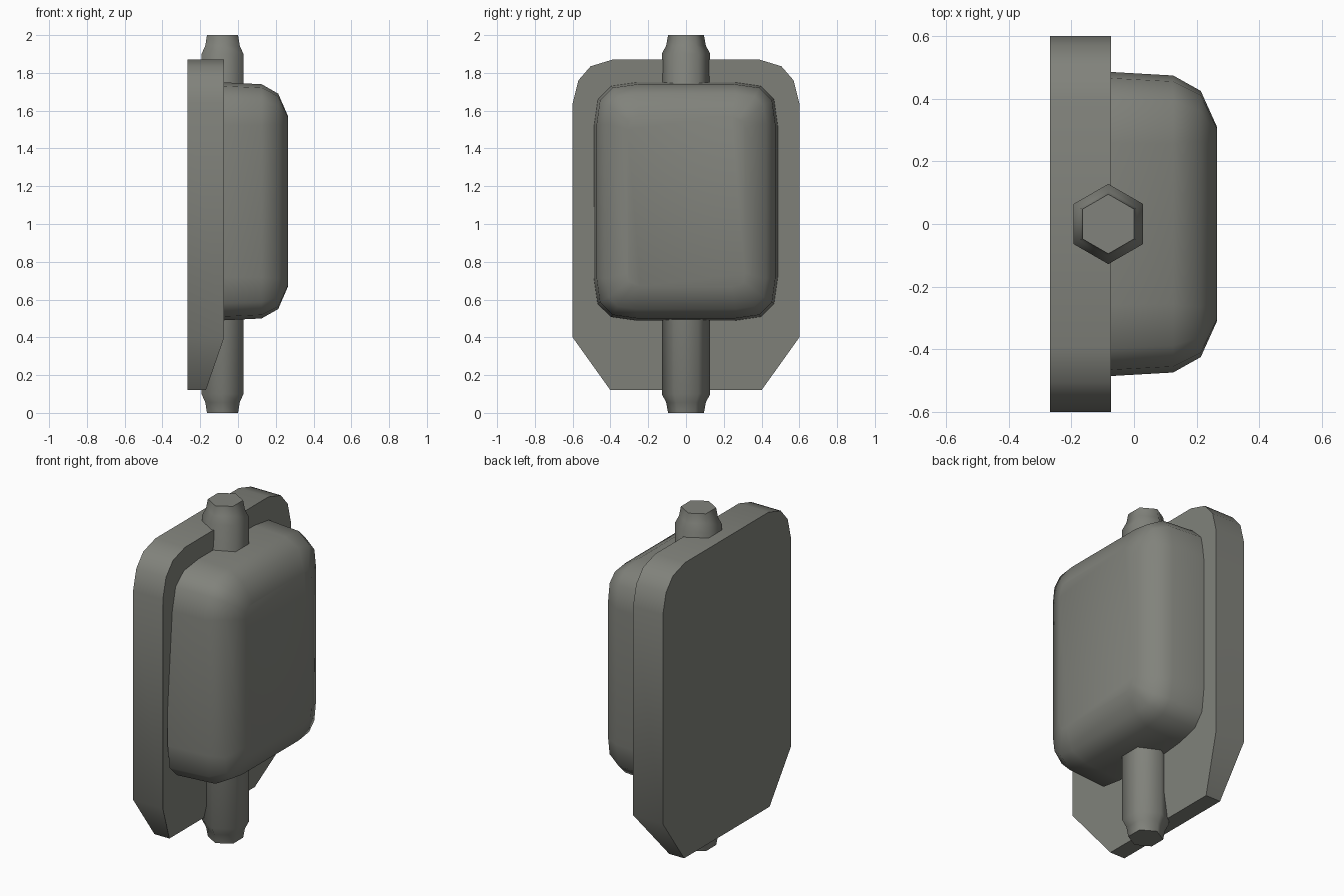
import bpy, bmesh, math

if "Cube" in bpy.data.objects:
    bpy.data.objects.remove(bpy.data.objects["Cube"])

metal = bpy.data.materials.new("grey_green")
metal.diffuse_color = (0.22, 0.225, 0.2, 1)
metal.use_nodes = True
metal.node_tree.nodes["Principled BSDF"].inputs["Base Color"].default_value = metal.diffuse_color


def loft(name, rings, angle):
    """Skin a stack of equal-length point rings and cap both ends."""
    bm = bmesh.new()
    rows = [[bm.verts.new(p) for p in ring] for ring in rings]
    n = len(rows[0])
    for a, b in zip(rows, rows[1:]):
        for i in range(n):
            j = (i + 1) % n
            bm.faces.new((a[i], a[j], b[j], b[i]))
    bm.faces.new(rows[0][::-1])
    bm.faces.new(rows[-1])
    bmesh.ops.recalc_face_normals(bm, faces=bm.faces)
    mesh = bpy.data.meshes.new(name)
    bm.to_mesh(mesh)
    bm.free()
    ob = bpy.data.objects.new(name, mesh)
    bpy.context.collection.objects.link(ob)
    mesh.materials.append(metal)
    bpy.ops.object.select_all(action='DESELECT')
    ob.select_set(True)
    bpy.context.view_layer.objects.active = ob
    bpy.ops.object.shade_smooth_by_angle(angle=math.radians(angle))
    return ob


# Back plate: mirrored outline, front surface slopes back near the bottom
half = [(0.40, 0.12), (0.60, 0.40), (0.60, 1.64), (0.57, 1.76), (0.505, 1.835), (0.39, 1.87)]
outline = half + [(-y, z) for y, z in reversed(half)]
loft("back_plate", [
    [(-0.268, y, z) for y, z in outline],
    [(-0.17 if z < 0.2 else -0.073, y, z) for y, z in outline]], 50)

# Front box: rounded rectangle rings shrinking towards the front
CORNER = [(0, 0.23), (0.02, 0.09), (0.09, 0.02), (0.23, 0)]


def box_ring(x, hy, hz, k):
    quarter = [(hy - a * k, hz - b * k) for a, b in CORNER]
    side = quarter + [(-y, z) for y, z in reversed(quarter)]
    return [(x, y, 1.12 + z) for y, z in side + [(-y, -z) for y, z in side]]


loft("front_box", [
    box_ring(-0.12, 0.488, 0.632, 1.0),
    box_ring(0.125, 0.474, 0.62, 0.95),
    box_ring(0.213, 0.425, 0.57, 0.7),
    box_ring(0.265, 0.31, 0.45, 0.3)], 50)

# Hexagonal post running through, with stepped ends
profile = [(0, 0.095), (0.055, 0.105), (0.10, 0.128), (1.90, 0.128), (1.945, 0.105), (2.0, 0.095)]
loft("hinge_post", [
    [(-0.082 + r * math.sin(i * math.pi / 3), r * math.cos(i * math.pi / 3), z) for i in range(6)]
    for z, r in profile], 62)
